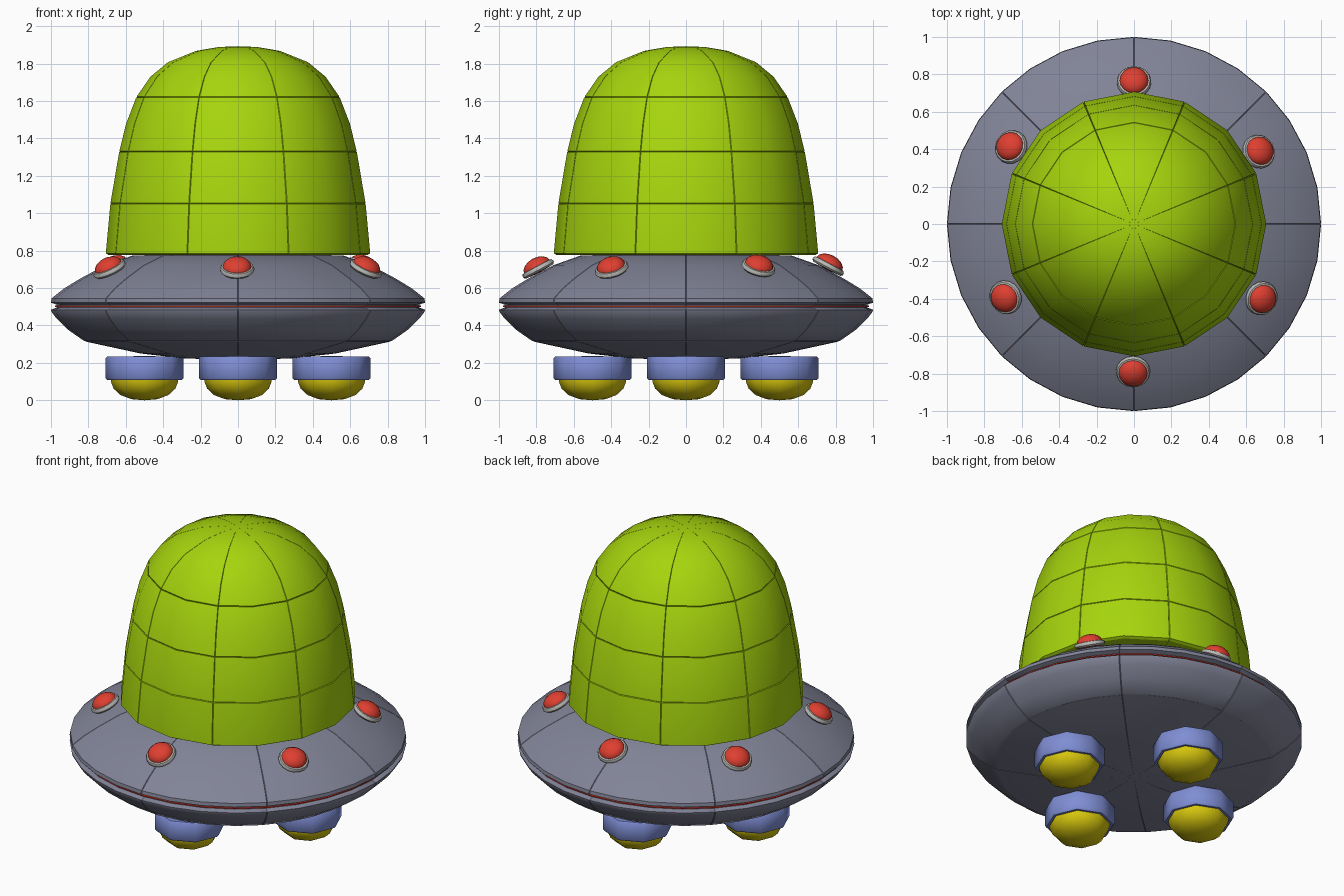
import bpy, bmesh, math
from mathutils import Matrix, Vector

if "Cube" in bpy.data.objects:
    bpy.data.objects.remove(bpy.data.objects["Cube"])


def material(name, rgb):
    m = bpy.data.materials.new(name)
    m.diffuse_color = (*rgb, 1)
    m.use_nodes = True
    m.node_tree.nodes["Principled BSDF"].inputs["Base Color"].default_value = m.diffuse_color
    return m


GREEN = material("lime green", (0.38, 0.66, 0.004))
GREY = material("slate grey", (0.22, 0.23, 0.31))
RED = material("red", (0.74, 0.05, 0.03))
BLUE = material("periwinkle blue", (0.21, 0.27, 0.66))
YELLOW = material("yellow", (0.68, 0.57, 0.004))
SILVER = material("light grey", (0.48, 0.48, 0.46))


def grooved(profile, rings, centre, depth, w=0.004):
    """Cut a small notch into the profile at the given point indices."""
    pts = [Vector(p) for p in profile]
    c = Vector((0, centre))
    out = []
    for i, p in enumerate(pts):
        if i in rings:
            out += [p + (pts[i - 1] - p).normalized() * w,
                    c + (p - c) * (1 - depth),
                    p + (pts[i + 1] - p).normalized() * w]
        else:
            out.append(p)
    return out


def lathe(name, profile, sides, mat, matrix=Matrix(), seam_start=None,
          centre=0.0, depth=0.0, half=0.005, closed=False, angle=32):
    """Spin an (r, z) profile; optional eight seams cut along the meridians."""
    cols = []
    for i in range(sides):
        a = 2 * math.pi * i / sides
        if seam_start is not None and (i - seam_start) % (sides // 8) == 0:
            cols += [(a - half, 1), (a, 1 - depth), (a + half, 1)]
        else:
            cols.append((a, 1))
    bm = bmesh.new()
    rows = []
    for r, z in profile:
        row = []
        for a, s in cols:
            zz = centre + (z - centre) * s if r > 0 else z
            row.append(bm.verts.new((r * s * math.cos(a), r * s * math.sin(a), zz)))
        rows.append(row)
    if closed:
        rows.append(rows[0])
    n = len(cols)
    for lo, hi in zip(rows, rows[1:]):
        for i in range(n):
            j = (i + 1) % n
            bm.faces.new((lo[i], lo[j], hi[j], hi[i]))
    bmesh.ops.remove_doubles(bm, verts=bm.verts, dist=1e-5)
    bmesh.ops.recalc_face_normals(bm, faces=bm.faces)
    mesh = bpy.data.meshes.new(name)
    bm.to_mesh(mesh)
    bm.free()
    mesh.materials.append(mat)
    ob = bpy.data.objects.new(name, mesh)
    bpy.context.collection.objects.link(ob)
    ob.matrix_world = matrix
    bpy.ops.object.select_all(action='DESELECT')
    ob.select_set(True)
    bpy.context.view_layer.objects.active = ob
    bpy.ops.object.shade_smooth_by_angle(angle=math.radians(angle))
    return ob


# Panelled dome
profile = [(0, 0.78), (0.69, 0.776), (0.707, 0.785), (0.682, 1.053), (0.635, 1.33),
           (0.598, 1.48), (0.543, 1.622), (0.468, 1.73), (0.375, 1.807),
           (0.225, 1.868), (0.10, 1.889), (0, 1.893)]
dome = lathe("dome", grooved(profile, (3, 4, 6), 1.0, 0.008, 0.003), 16, GREEN,
             seam_start=1, centre=1.0, depth=0.008, half=0.004)

# Keep the dome shading continuous across its panel seams
mesh = dome.data
normals = [Vector()] * len(mesh.loops)
for f in mesh.polygons:
    for li in f.loop_indices:
        p = mesh.vertices[mesh.loops[li].vertex_index].co
        r = math.hypot(p.x, p.y)
        flat = Vector((p.x, p.y, 0)).normalized() * (r ** 1.4 / 0.71 ** 2.4)
        n = (flat + Vector((0, 0, max(p.z - 0.6, 0) ** 1.4 / 1.29 ** 2.4))).normalized()
        normals[li] = n if f.normal.dot(n) > 0.9 else f.normal.copy()
mesh.normals_split_custom_set(normals)

# Saucer hull with a groove round the rim
hull = [(0, 0.218), (0.28, 0.223), (0.52, 0.25), (0.82, 0.315), (0.91, 0.378),
        (0.97, 0.437), (0.998, 0.474), (1.0, 0.484), (0.97, 0.495), (0.97, 0.511),
        (1.0, 0.522), (0.997, 0.545), (0.93, 0.598), (0.845, 0.65), (0.71, 0.722),
        (0.56, 0.775), (0, 0.779)]
lathe("saucer", grooved(hull, (3,), 0.5, 0.006, 0.003), 32, GREY,
      seam_start=0, centre=0.5, depth=0.005, half=0.003)

# Red strip inside the rim groove
lathe("rim_strip", [(0.96, 0.499), (0.979, 0.500), (0.979, 0.506), (0.96, 0.507)],
      32, RED, closed=True)

# Six warning lights on the upper hull, slightly uneven in spacing
spots = [(0, 0.775), (0.68, 0.395), (0.695, -0.405),
         (-0.005, -0.805), (-0.70, -0.40), (-0.67, 0.42)]
for k, (x, y) in enumerate(spots):
    a, rad = math.atan2(y, x), math.hypot(x, y) - 0.022
    pos = Matrix.Translation((rad * math.cos(a), rad * math.sin(a),
                              0.692 + (0.775 - rad) * 0.5))
    m = pos @ Matrix.Rotation(a, 4, 'Z') @ Matrix.Rotation(math.radians(28), 4, 'Y')
    lathe(f"light_ring_{k + 1}", [(0.05, 0.0), (0.082, 0.0), (0.092, 0.010),
                                  (0.092, 0.020), (0.086, 0.030), (0.07, 0.033)],
          16, SILVER, m, closed=True)
    lathe(f"light_bulb_{k + 1}", [(0, -0.005), (0.074, 0.0)] +
          [(0.078 * math.cos(t), 0.028 + 0.05 * math.sin(t))
           for t in (0, 0.4, 0.8, 1.2)] + [(0, 0.078)], 16, RED, m)

# Four octagonal thrusters below the hull
for k in range(4):
    a = k * math.pi / 2
    m = Matrix.Translation((0.5 * math.cos(a), 0.5 * math.sin(a), 0))
    lathe(f"thruster_collar_{k + 1}", [(0, 0.125), (0.18, 0.125), (0.185, 0.108),
                                       (0.2, 0.108), (0.208, 0.118), (0.208, 0.225),
                                       (0.2, 0.234), (0, 0.236)], 8, BLUE, m, angle=46)
    lathe(f"thruster_bulb_{k + 1}", [(0, 0.15), (0.18, 0.14), (0.18, 0.10),
                                     (0.165, 0.062), (0.128, 0.028), (0.07, 0.006),
                                     (0, 0)], 8, YELLOW, m, angle=46)
